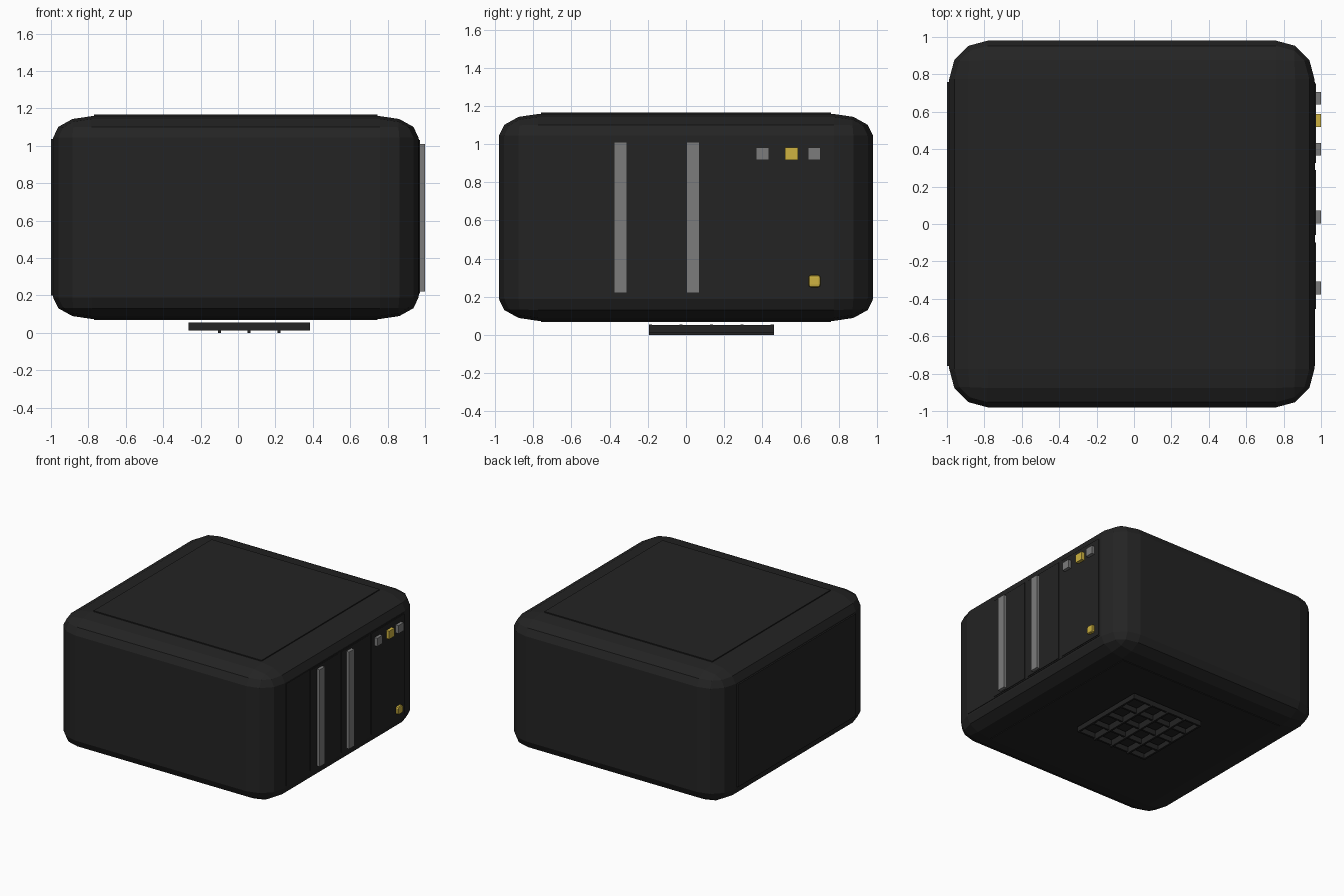
import bpy, bmesh
from mathutils import Vector

default = bpy.data.objects.get("Cube")
if default:
    bpy.data.objects.remove(default, do_unlink=True)


def material(name, r, g, b):
    m = bpy.data.materials.new(name)
    m.use_nodes = True
    m.diffuse_color = (r, g, b, 1)
    bsdf = m.node_tree.nodes["Principled BSDF"]
    bsdf.inputs["Base Color"].default_value = (r, g, b, 1)
    bsdf.inputs["Roughness"].default_value = 0.6
    return m


black = material("matte black", 0.017, 0.017, 0.017)
grey = material("port grey", 0.2, 0.2, 0.2)
yellow = material("port yellow", 0.62, 0.45, 0.052)


def box(name, x, y, z, mat, bevel=0, segments=1):
    """Box from (low, high) ranges; the bevel is a share of each side."""
    bm = bmesh.new()
    bmesh.ops.create_cube(bm, size=1)
    if bevel:
        bmesh.ops.bevel(bm, geom=bm.edges[:], offset=bevel, segments=segments,
                        profile=0.5, affect='EDGES')
    ranges = (x, y, z)
    bmesh.ops.scale(bm, vec=Vector([hi - lo for lo, hi in ranges]), verts=bm.verts)
    bmesh.ops.translate(bm, vec=Vector([(lo + hi) / 2 for lo, hi in ranges]), verts=bm.verts)
    mesh = bpy.data.meshes.new(name)
    bm.to_mesh(mesh)
    bm.free()
    mesh.materials.append(mat)
    obj = bpy.data.objects.new(name, mesh)
    bpy.context.collection.objects.link(obj)
    return obj


# Rounded case
left, right, bottom, top = -0.988, 0.965, 0.074, 1.158
box("case", (left, right), (-0.98, 0.98), (bottom, top), black, 0.105, 3)

# Slightly raised cover plates
flat_x, flat_y, flat_z = (-0.77, 0.745), (-0.76, 0.76), (0.2, 1.035)
box("top_cover", flat_x, flat_y, (top - 0.01, top + 0.008), black)
box("bottom_cover", flat_x, flat_y, (bottom - 0.005, bottom + 0.01), black)
box("blank_side_cover", (-1, left + 0.01), flat_y, flat_z, black)
box("port_side_cover", (right - 0.01, right + 0.004), flat_y, flat_z, black)

# Port panels
for i, span in enumerate([(-0.455, -0.1), (-0.06, 0.29), (0.325, 0.75)]):
    box(f"port_panel_{i + 1}", (right, right + 0.009), span, (0.21, 1.03), black)

# Long slots
for i, y in enumerate((-0.342, 0.037)):
    box(f"slot_{i + 1}", (right, 1), (y - 0.034, y + 0.034), (0.22, 1.01), grey)

# Small square ports and the round-edged button
for i, (y, mat) in enumerate([(0.4, grey), (0.553, yellow), (0.672, grey)]):
    box(f"square_port_{i + 1}", (right, 1), (y - 0.034, y + 0.034), (0.917, 0.983), mat)
box("button", (right, 0.998), (0.642, 0.705), (0.25, 0.314), yellow, 0.22, 2)

# Vent grille beneath the case
x0, x1, y0, y1 = -0.265, 0.385, -0.195, 0.46
half = 0.008
for i in range(5):
    t = i / 4
    y = y0 + half + t * (y1 - y0 - 2 * half)
    x = x0 + half + t * (x1 - x0 - 2 * half)
    low = 0.012 if i in (0, 4) else 0
    box(f"vent_cross_bar_{i + 1}", (x0, x1), (y - half, y + half), (0.012, 0.055), black)
    box(f"vent_long_bar_{i + 1}", (x - half, x + half), (y0, y1), (low, 0.053), black)
